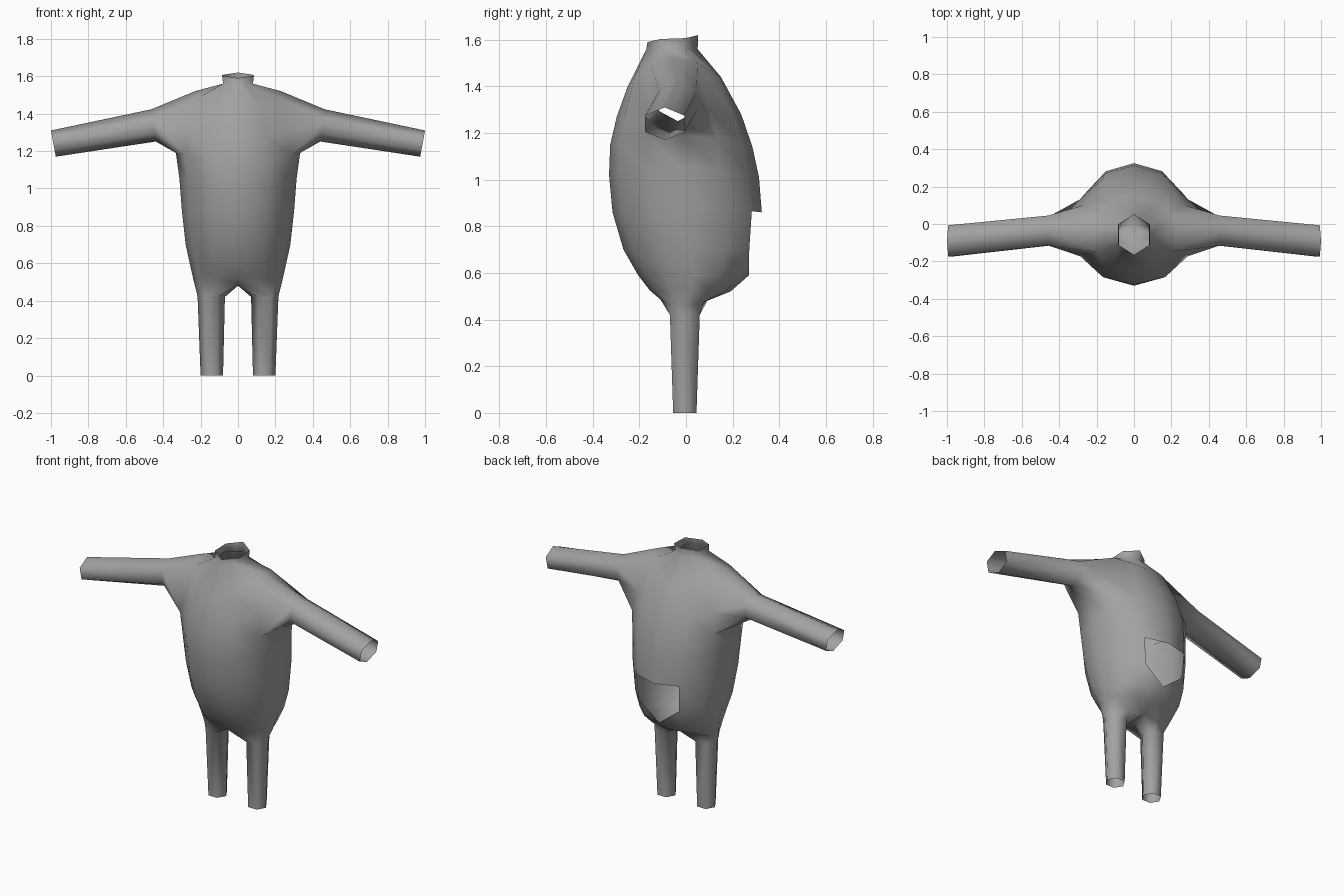
import bpy, bmesh, math

cube = bpy.data.objects.get("Cube")
if cube:
    bpy.data.objects.remove(cube, do_unlink=True)

COLS = 12
# Torso rings: front z, back z, side z, half width, front y, back y, six-sided
RINGS = [
    (1.59, 1.62, 1.605, 0.098, -0.165, 0.052, True),    # collar rim
    (1.56, 1.56, 1.560, 0.092, -0.170, 0.050, True),    # collar base
    (1.40, 1.44, 1.520, 0.230, -0.250, 0.150, False),   # shoulder
    (1.27, 1.28, 1.300, 0.300, -0.297, 0.237, False),   # chest
    (1.15, 1.14, 1.190, 0.332, -0.325, 0.285, False),   # armpit
    (1.02, 1.01, 1.050, 0.313, -0.330, 0.313, False),
    (0.86, 0.86, 0.880, 0.300, -0.315, 0.325, False),
    (0.70, 0.70, 0.700, 0.280, -0.268, 0.310, False),
    (0.59, 0.59, 0.590, 0.256, -0.205, 0.270, False),
    (0.525, 0.52, 0.52, 0.240, -0.155, 0.190, False),
    (0.487, 0.48, 0.46, 0.225, -0.110, 0.090, False),   # hips
]
SHOULDER, CHEST, ARMPIT, HOLE_TOP, HOLE_MID, HIPS = 2, 3, 4, 6, 7, 10

bm = bmesh.new()


def torso_ring(zf, zb, zs, hw, yf, yb, six):
    pts = []
    for k in range(COLS):
        a = math.tau * k / COLS
        s, c = math.sin(a), math.cos(a)
        z = (zf + zb) / 2 + (zf - zb) / 2 * c
        z += (zs - z) * s * s
        pts.append((hw * s, (yf + yb) / 2 - (yb - yf) / 2 * c, z))
    if six:  # flatten every second point onto the chord
        for k in range(1, COLS, 2):
            p, q = pts[k - 1], pts[(k + 1) % COLS]
            pts[k] = tuple((u + v) / 2 for u, v in zip(p, q))
    return [bm.verts.new(p) for p in pts]


def join(loop_a, loop_b):
    """Skin two closed loops; repeated corners collapse to triangles."""
    n = len(loop_a)
    for i in range(n):
        j = (i + 1) % n
        quad = [loop_a[i], loop_a[j], loop_b[j], loop_b[i]]
        bm.faces.new(list(dict.fromkeys(quad)))


def limb(start, order, hexes):
    """Blend an eight-point opening into a six-sided open tube."""
    tube = [[bm.verts.new(p) for p in h] for h in hexes]
    join(start, [tube[0][i] for i in order])
    for a, b in zip(tube, tube[1:]):
        join(a, b)


def arm_hex(side, x, tilt, cy, cz, ry, rz):
    out = []
    for i in range(6):
        a = math.tau * i / 6
        out.append((side * (x + tilt * math.cos(a)),
                    cy + ry * math.sin(a) / 0.866, cz + rz * math.cos(a)))
    return out


def leg_hex(side, cx, cy, z, rx, ry):
    out = []
    for i in range(6):
        a = math.tau * i / 6
        out.append((side * (cx + rx * math.cos(a)),
                    cy + ry * math.sin(a) / 0.866, z))
    return out


# Torso skin, leaving the arm openings and the back opening
rings = [torso_ring(*r) for r in RINGS]
for r in range(len(rings) - 1):
    for k in range(COLS):
        n = (k + 1) % COLS
        up, low = rings[r], rings[r + 1]
        if r in (SHOULDER, CHEST) and k in (2, 3, 8, 9):
            continue
        if r == HOLE_TOP and k in (5, 6):
            continue
        if r == HOLE_MID and k in (5, 6):  # pointed lower edge of the opening
            bm.faces.new([up[k] if k == 5 else up[n], low[k], low[n]])
            continue
        bm.faces.new([up[k], up[n], low[n], low[k]])

crotch = bm.verts.new((0, -0.01, 0.48))

for side in (1, -1):
    def col(k):
        return k if side > 0 else (COLS - k) % COLS

    # Arms
    s, c, p = rings[SHOULDER], rings[CHEST], rings[ARMPIT]
    opening = [s[col(2)], s[col(3)], s[col(4)], c[col(4)],
               p[col(4)], p[col(3)], p[col(2)], c[col(2)]]
    limb(opening, [5, 0, 1, 1, 2, 3, 4, 5], [
        arm_hex(side, 0.452, 0.012, -0.035, 1.337, 0.080, 0.086),
        arm_hex(side, 0.987, 0.013, -0.091, 1.240, 0.084, 0.070)])

    # Legs
    h = rings[HIPS]
    opening = [h[col(k)] for k in range(7)] + [crotch]
    limb(opening, [4, 5, 5, 0, 1, 1, 2, 3], [
        leg_hex(side, 0.143, -0.005, 0.42, 0.073, 0.064),
        leg_hex(side, 0.140, -0.005, 0.00, 0.060, 0.050)])

# Drop interior points of the openings
bmesh.ops.delete(bm, geom=[v for v in bm.verts if not v.link_faces], context='VERTS')
bmesh.ops.recalc_face_normals(bm, faces=bm.faces[:])
for f in bm.faces:
    f.smooth = True

mesh = bpy.data.meshes.new("body_suit")
bm.to_mesh(mesh)
bm.free()
body = bpy.data.objects.new("body_suit", mesh)
bpy.context.collection.objects.link(body)

# Plain grey
grey = bpy.data.materials.new("mid_grey")
grey.use_nodes = True
colour = (0.36, 0.36, 0.36, 1.0)
grey.diffuse_color = colour
grey.node_tree.nodes["Principled BSDF"].inputs["Base Color"].default_value = colour
mesh.materials.append(grey)
